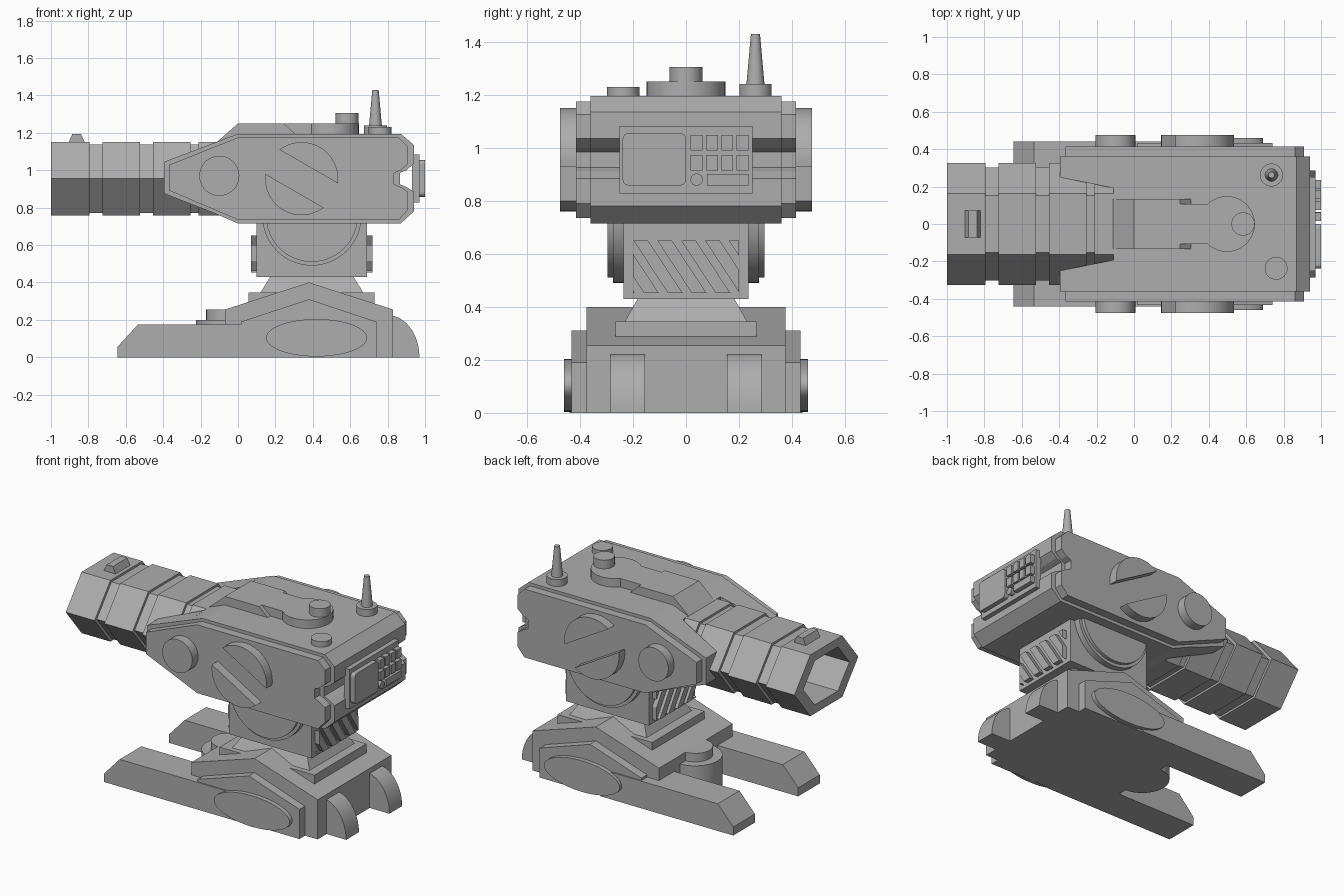
import bpy, bmesh, math
from mathutils import Vector

if "Cube" in bpy.data.objects:
    bpy.data.objects.remove(bpy.data.objects["Cube"])

GREY = (0.42, 0.42, 0.42, 1)
grey = bpy.data.materials.new("plain_grey")
grey.use_nodes = True
grey.diffuse_color = GREY
grey.node_tree.nodes["Principled BSDF"].inputs["Base Color"].default_value = GREY


def finish(name, bm, smooth=False):
    bmesh.ops.recalc_face_normals(bm, faces=bm.faces)
    mesh = bpy.data.meshes.new(name)
    bm.to_mesh(mesh)
    bm.free()
    mesh.materials.append(grey)
    ob = bpy.data.objects.new(name, mesh)
    bpy.context.collection.objects.link(ob)
    if smooth:
        bpy.ops.object.select_all(action='DESELECT')
        ob.select_set(True)
        bpy.context.view_layer.objects.active = ob
        bpy.ops.object.shade_smooth_by_angle(angle=math.radians(35))
    return ob


def loft(name, rings, smooth=False, bm=None):
    """Skin a list of equal-length rings and cap both ends."""
    bm = bmesh.new()
    loops = [[bm.verts.new(p) for p in ring] for ring in rings]
    n = len(loops[0])
    for a, b in zip(loops, loops[1:]):
        for i in range(n):
            j = (i + 1) % n
            bm.faces.new((a[i], a[j], b[j], b[i]))
    bm.faces.new(loops[0])
    bm.faces.new(loops[-1])
    return finish(name, bm, smooth)


def prism_y(name, pts, y0, y1, smooth=False):
    return loft(name, [[(x, y, z) for x, z in pts] for y in (y0, y1)], smooth)


def prism_x(name, pts, x0, x1, smooth=False):
    return loft(name, [[(x, y, z) for y, z in pts] for x in (x0, x1)], smooth)


def rect(u0, u1, v0, v1):
    return [(u0, v0), (u1, v0), (u1, v1), (u0, v1)]


def arc(cu, cv, ru, rv, a0=0, a1=360, n=40):
    last = n if a1 - a0 == 360 else n - 1
    angles = [math.radians(a0 + (a1 - a0) * i / last) for i in range(n)]
    return [(cu + ru * math.cos(a), cv + rv * math.sin(a)) for a in angles]


def post(name, x, y, z0, z1, r0, r1=None):
    r1 = r0 if r1 is None else r1
    rings = [[(u, v, z) for u, v in arc(x, y, r, r)] for z, r in ((z0, r0), (z1, r1))]
    return loft(name, rings, True)


SIDES = (("left", 1), ("right", -1))

# Base: ridged core and wider middle layer
prism_y("base_core", [(-.07, 0), (-.07, .255), (.38, .4), (.83, .255), (.83, 0)], -.375, .375)
prism_y("base_layer", [(.015, 0), (.015, .19), (.38, .31), (.74, .19), (.74, 0)], -.432, .432)
for side, s in SIDES:
    prism_y("skid_" + side, [(-.645, 0), (-.645, .055), (-.535, .175), (.3, .175), (.3, 0)],
            s * .22, s * .44)
    prism_y("oval_cover_" + side, arc(.42, .104, .27, .1, n=48), s * .4, s * .46, True)
    prism_y("rear_lobe_" + side, [(.8, 0)] + arc(.8, 0, .17, .225, 0, 90, 14), s * .155, s * .285, True)
post("front_drum", -.065, 0, 0, .2, .16)
post("front_drum_cap", -.065, 0, .2, .255, .105)

# Pedestal: slab and tapered foot
prism_x("pedestal_slab", rect(-.265, .265, .26, .345), .055, .73)
loft("pedestal_foot", [[(x, y, z) for x, y in rect(.395 - a, .395 + a, -b, b)]
                       for z, a, b in ((.345, .275, .23), (.435, .22, .18))])

# Neck: box, round side hubs, slanted grilles on both ends
prism_x("neck_box", rect(-.235, .235, .43, .73), .1, .69)
for side, s in SIDES:
    prism_y("hub_" + side, arc(.395, .755, .265, .265, n=48), s * .2, s * .275, True)
    prism_y("hub_face_" + side, arc(.395, .755, .245, .245, n=48), s * .27, s * .297, True)
for end, x0, x1 in (("rear", .68, .72), ("front", .07, .11)):
    for k in range(8):
        y = -.378 + k * .09
        bm = bmesh.new()
        quad = [(y, .65), (y + .055, .65), (y + .185, .452), (y + .13, .452)]
        verts = [bm.verts.new((x0, u, v)) for u, v in quad]
        face = bm.faces.new(verts)
        ext = bmesh.ops.extrude_face_region(bm, geom=[face])
        bmesh.ops.translate(bm, vec=(x1 - x0, 0, 0),
                            verts=[g for g in ext["geom"] if isinstance(g, bmesh.types.BMVert)])
        for s in (1, -1):
            cut = bmesh.ops.bisect_plane(bm, geom=bm.verts[:] + bm.edges[:] + bm.faces[:],
                                         plane_co=(0, s * .2, 0), plane_no=(0, s, 0), clear_outer=True)
            edges = [e for e in bm.edges if e.is_boundary]
            if edges:
                bmesh.ops.holes_fill(bm, edges=edges)
        if bm.faces:
            finish(f"{end}_grille_bar_{k}", bm)
        else:
            bm.free()

# Head: solid core with rear groove, cheeks around the barrel, side plates
groove = [(.94, .885), (.9, .91), (.865, .925), (.865, .985), (.9, 1.0), (.94, 1.035)]
prism_y("head_core", [(-.11, .763), (0, .715), (.87, .715), (.94, .78)] + groove +
        [(.94, 1.135), (.87, 1.195), (0, 1.195), (-.11, 1.153)], -.36, .36)
cheek = [(-.395, .875), (-.1, .76), (-.1, 1.157), (-.395, 1.045)]
plate_groove = [(x - .03, z) for x, z in groove]
plate = [(-.365, .89), (0, .735), (.86, .735), (.91, .79)] + plate_groove + \
        [(.91, 1.125), (.86, 1.175), (0, 1.175), (-.365, 1.03)]
chord = math.degrees(math.acos(.075 / .195))
for side, s in SIDES:
    loft("cheek_" + side, [[(x, s * (.25 if x < -.2 else .19), z) for x, z in cheek],
                           [(x, s * .36, z) for x, z in cheek]])
    prism_y("side_plate_" + side, plate, s * .35, s * .415)
    prism_y("round_boss_" + side, arc(-.1, .97, .107, .107), s * .4, s * .475, True)
    # Split disc with a diagonal gap
    for half, mid in (("upper", 60), ("lower", 240)):
        prism_y(f"{half}_half_disc_{side}", arc(.34, .955, .195, .195, mid - chord, mid + chord, 28),
                s * .4, s * .475, True)

# Barrel: hollow six-sided tube with grooves
HEX = [(.325, 0), (.163, .197), (-.163, .197), (-.325, 0), (-.163, -.197), (.163, -.197)]
steps = [(-.6, .72), (-1, .72), (-1, 1)]
for x0, x1 in ((-.795, -.725), (-.525, -.455), (-.255, -.21)):
    steps += [(x0, 1), (x0, .93), (x1, .93), (x1, 1)]
steps += [(-.09, 1)]
loft("barrel", [[(x, y * k, .955 + z * k) for y, z in HEX] for x, k in steps])
prism_y("barrel_sight", [(-.91, 1.14), (-.885, 1.195), (-.84, 1.195), (-.815, 1.14)], -.073, .073)

# Top housing: ramped hump, narrow spine, stacked discs
prism_y("top_hump", [(-.125, 1.14), (0, 1.25), (.245, 1.25), (.31, 1.19), (.1, 1.1)], -.133, .133)
prism_x("top_spine", rect(-.106, .106, 1.18, 1.25), .2, .5)
post("hatch_disc", .497, 0, 1.18, 1.25, .149)
post("hatch_knob", .583, 0, 1.25, 1.305, .062)
post("small_cap", .76, -.237, 1.18, 1.23, .061)
post("antenna_base", .735, .262, 1.18, 1.24, .061)
post("antenna", .735, .262, 1.24, 1.43, .034, .017)

# Rear control panel
prism_x("control_panel", rect(-.25, .25, .827, 1.083), .93, .97)
corners = []
for y, z, a in ((-.022, 1.033, 0), (-.217, 1.033, 90), (-.217, .88, 180), (-.022, .88, 270)):
    corners += arc(y, z, .022, .022, a, a + 90, 5)
prism_x("screen", corners, .96, 1.0)
for row, z in (("lower", .915), ("upper", .99)):
    for col in range(4):
        y = .017 + col * .058
        prism_x(f"{row}_button_{col}", rect(y, y + .045, z, z + .058), .96, 1.0)
prism_x("round_button", arc(.04, .88, .023, .023, n=24), .96, 1.0, True)
prism_x("bar_button", rect(.079, .236, .858, .902), .96, 1.0)
